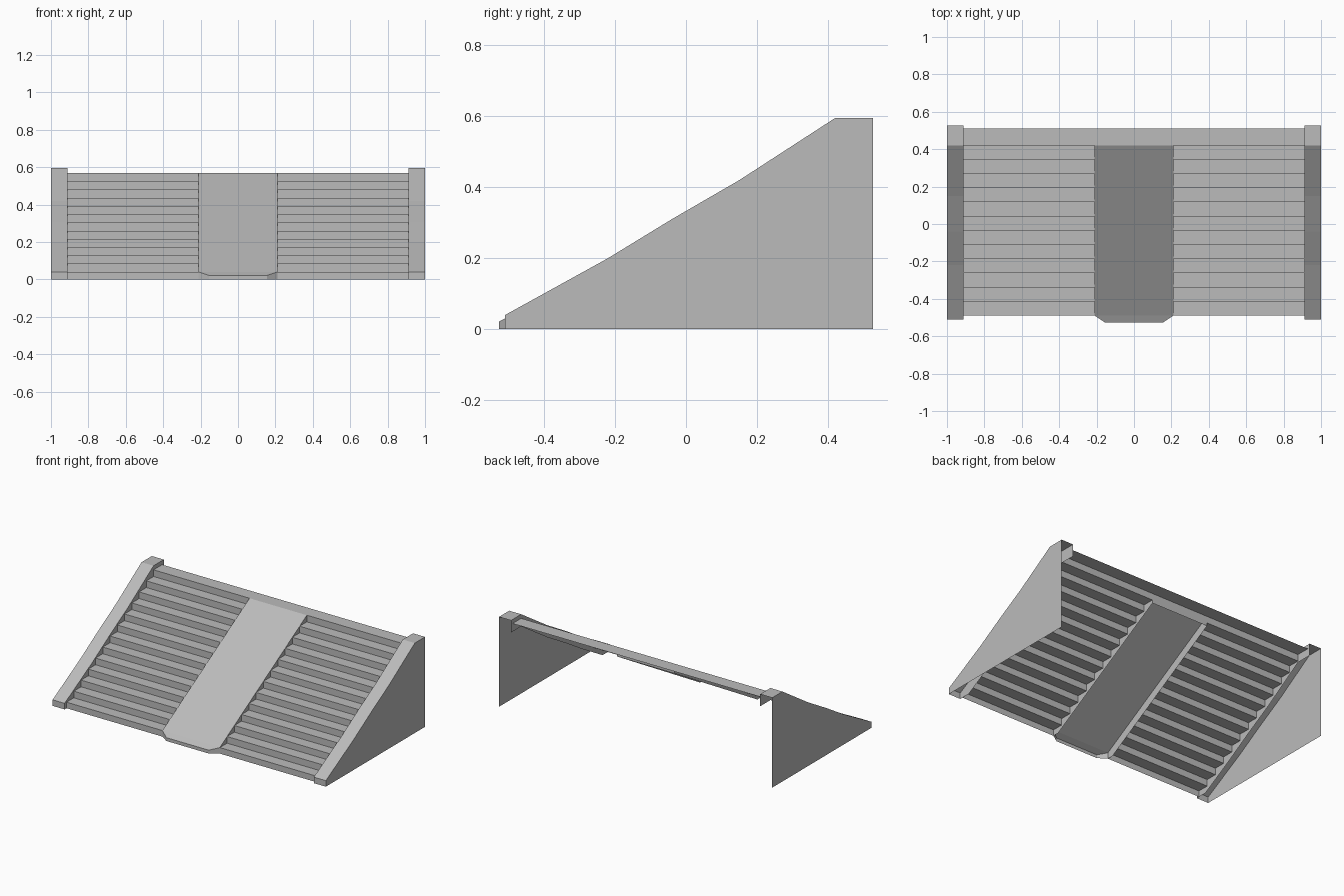
import bpy, bmesh

cube = bpy.data.objects.get("Cube")
if cube:
    bpy.data.objects.remove(cube, do_unlink=True)

# One plain stone colour
stone = bpy.data.materials.new("stone_grey")
stone.use_nodes = True
GREY = (0.5, 0.5, 0.5, 1)
stone.diffuse_color = GREY
stone.node_tree.nodes["Principled BSDF"].inputs["Base Color"].default_value = GREY


def build(name, faces, mirror=True):
    """Make a thin shell object from polygons, mirrored across x if wanted."""
    bm = bmesh.new()
    for pts in faces:
        bm.faces.new([bm.verts.new(p) for p in pts])
    if mirror:
        bmesh.ops.mirror(bm, geom=bm.verts[:] + bm.edges[:] + bm.faces[:],
                         axis='X', merge_dist=0.00001)
    bmesh.ops.remove_doubles(bm, verts=bm.verts[:], dist=0.0001)
    bmesh.ops.recalc_face_normals(bm, faces=bm.faces[:])
    mesh = bpy.data.meshes.new(name)
    bm.to_mesh(mesh)
    bm.free()
    mesh.materials.append(stone)
    obj = bpy.data.objects.new(name, mesh)
    bpy.context.collection.objects.link(obj)
    return obj


def strip(profile, x0, x1):
    """Sweep a y-z polyline across x as a row of quads."""
    return [[(x0, *a), (x1, *a), (x1, *b), (x0, *b)]
            for a, b in zip(profile, profile[1:])]


def plate(profile, x):
    """Flat y-z polygon at a given x."""
    return [[(x, y, z) for y, z in profile]]


STEPS = 13
FRONT, TOP_Y, BACK = -0.49, 0.42, 0.51
FIRST, TOP_Z = 0.04, 0.568
RAMP_X, KERB_X = 0.21, 0.912
run = (TOP_Y - FRONT) / (STEPS - 1)
rise = (TOP_Z - FIRST) / (STEPS - 1)
slope = rise / run

# Stair flights either side of the ramp
profile = [(FRONT, 0)]
for i in range(STEPS):
    y, z = FRONT + i * run, FIRST + i * rise
    profile.append((y, z))
    if i < STEPS - 1:
        profile.append((y + run, z))
build("steps", strip(profile, RAMP_X, KERB_X))

# Top landing across the full width
build("landing", strip([(TOP_Y, TOP_Z), (BACK, TOP_Z)], -KERB_X, KERB_X), False)

# Central ramp: sloped sheet, side skirts, chamfered nose and back lip
NOSE_X, NOSE_Y, NOSE_Z, SKIRT = 0.155, -0.527, 0.022, 0.065
side_top, side_low = (RAMP_X, TOP_Y, TOP_Z), (RAMP_X, FRONT, FIRST)
nose = (NOSE_X, NOSE_Y, NOSE_Z)


def flip(p):
    return (-p[0], p[1], p[2])


def ground(p):
    return (p[0], p[1], 0)


build("ramp", [
    [side_top, side_low, flip(side_low), flip(side_top)],
    [side_low, nose, flip(nose), flip(side_low)],
    [nose, flip(nose), ground(flip(nose)), ground(nose)],
    strip([(TOP_Y, TOP_Z), (TOP_Y, TOP_Z - SKIRT)], -RAMP_X, RAMP_X)[0],
], False)
skirt_foot = TOP_Y - (TOP_Z - SKIRT) / slope
build("ramp_sides",
      plate([(FRONT, 0), (FRONT, FIRST), (TOP_Y, TOP_Z),
             (TOP_Y, TOP_Z - SKIRT), (skirt_foot, 0)], RAMP_X)
      + [[side_low, nose, ground(nose), ground(side_low)]])

# Side kerbs: outer wall, sloped cap and inner skirt
kerb = [(-0.51, 0), (-0.51, 0.04), (-0.22, 0.2), (-0.04, 0.31),
        (0.15, 0.42), (0.42, 0.595), (0.527, 0.595)]
DROP = 0.08
build("side_walls", plate(kerb + [(0.527, 0)], 1.0))
build("kerb_caps", strip(kerb, KERB_X, 1.0))
lower = [(y, z - DROP) for y, z in reversed(kerb[2:])]
build("kerb_inner_sides", plate(kerb + lower + [(-0.43, 0)], KERB_X))
